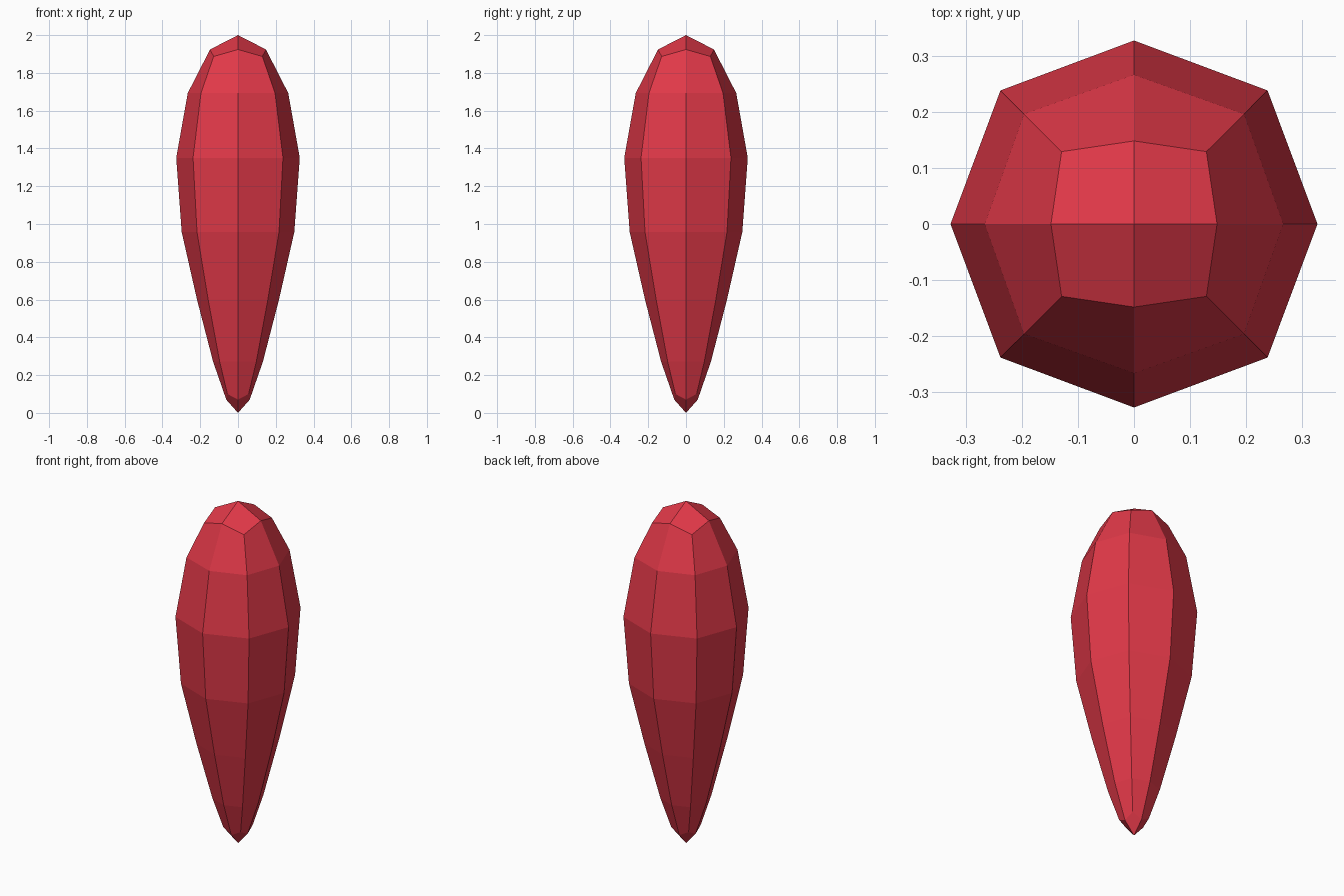
import bpy, bmesh

if "Cube" in bpy.data.objects:
    bpy.data.objects.remove(bpy.data.objects["Cube"])

# Ring profile: (axis radius, axis z, diagonal offset, diagonal z)
RINGS = [
    (0.062, 0.07, 0.056, 0.10),
    (0.132, 0.272, 0.097, 0.272),
    (0.217, 0.60, 0.158, 0.60),
    (0.298, 0.957, 0.217, 0.957),
    (0.327, 1.35, 0.238, 1.35),
    (0.266, 1.693, 0.196, 1.693),
    (0.148, 1.924, 0.129, 1.887),
]
DIRECTIONS = [(1, 0), (1, 1), (0, 1), (-1, 1), (-1, 0), (-1, -1), (0, -1), (1, -1)]

bm = bmesh.new()
rings = []
for r, z, d, dz in RINGS:
    ring = []
    for i, (x, y) in enumerate(DIRECTIONS):
        s, h = (d, dz) if i % 2 else (r, z)
        ring.append(bm.verts.new((x * s, y * s, h)))
    rings.append(ring)

# Eight-sided wall
for lower, upper in zip(rings, rings[1:]):
    for i in range(8):
        j = (i + 1) % 8
        bm.faces.new((lower[i], lower[j], upper[j], upper[i]))

# Four-quad caps at the tip and crown
for ring, z in ((rings[0], 0.0), (rings[-1], 2.0)):
    apex = bm.verts.new((0, 0, z))
    for i in range(0, 8, 2):
        bm.faces.new((apex, ring[i], ring[i + 1], ring[(i + 2) % 8]))
bmesh.ops.recalc_face_normals(bm, faces=bm.faces)

mesh = bpy.data.meshes.new("tapered_pod")
bm.to_mesh(mesh)
bm.free()
pod = bpy.data.objects.new("tapered_pod", mesh)
bpy.context.collection.objects.link(pod)

# Red surface
red = bpy.data.materials.new("red")
red.diffuse_color = (0.75, 0.04, 0.065, 1)
red.use_nodes = True
red.node_tree.nodes["Principled BSDF"].inputs["Base Color"].default_value = red.diffuse_color
mesh.materials.append(red)
